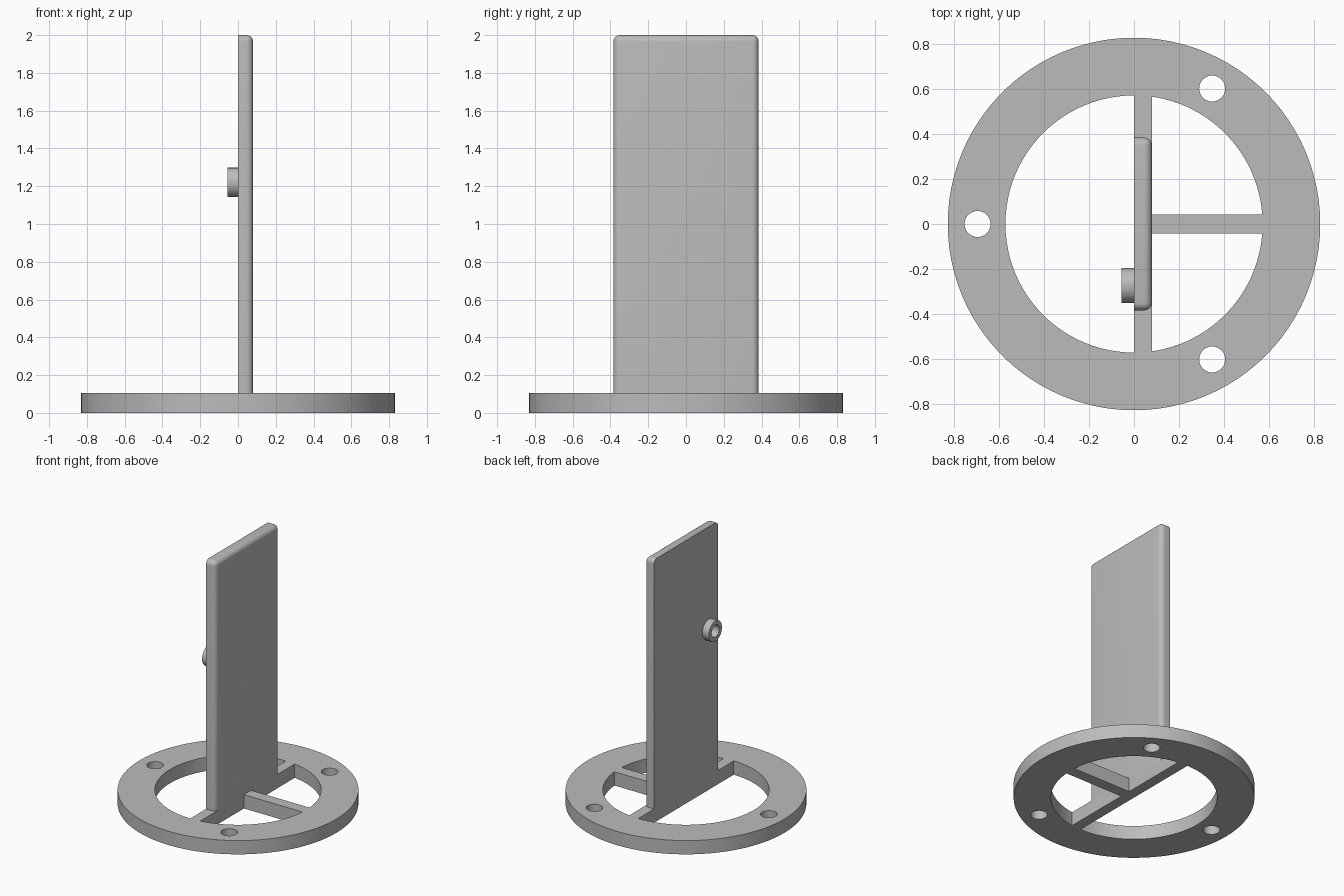
import bpy, bmesh
from math import sin, cos, pi, radians, asin, acos

cube = bpy.data.objects.get("Cube")
if cube:
    bpy.data.objects.remove(cube, do_unlink=True)

BASE_H, OUTER_R, INNER_R = 0.105, 0.83, 0.573
PLATE_T, PLATE_W, TOP = 0.08, 0.77, 2.0
SPOKE = 0.043                      # half width of the side spoke

grey = bpy.data.materials.new("plain grey")
grey.use_nodes = True
colour = (0.5, 0.5, 0.5, 1)
grey.diffuse_color = colour
grey.node_tree.nodes["Principled BSDF"].inputs["Base Color"].default_value = colour


def finish(obj):
    obj.data.materials.clear()
    obj.data.materials.append(grey)
    bpy.ops.object.select_all(action='DESELECT')
    obj.select_set(True)
    bpy.context.view_layer.objects.active = obj
    bpy.ops.object.shade_smooth_by_angle(angle=radians(35))


def add_bmesh(name, bm):
    bmesh.ops.recalc_face_normals(bm, faces=bm.faces)
    mesh = bpy.data.meshes.new(name)
    bm.to_mesh(mesh)
    bm.free()
    obj = bpy.data.objects.new(name, mesh)
    bpy.context.collection.objects.link(obj)
    finish(obj)
    return obj


def arc(r, start, end, n, cx=0, cy=0):
    return [(cx + r * cos(start + (end - start) * i / n),
             cy + r * sin(start + (end - start) * i / n)) for i in range(n + 1)]


def circle(r, n, cx=0, cy=0):
    return arc(r, 0, 2 * pi, n, cx, cy)[:-1]


# Base: outline with bolt holes and three openings that leave the cross bar and spoke
outlines = [circle(OUTER_R, 96), arc(INNER_R, pi / 2, 3 * pi / 2, 48)]
for k in range(3):
    a = pi / 3 + k * 2 * pi / 3
    outlines.append(circle(0.058, 32, 0.697 * cos(a), 0.697 * sin(a)))
quarter = arc(INNER_R, asin(SPOKE / INNER_R), acos(PLATE_T / INNER_R), 24)
quarter.append((PLATE_T, SPOKE))
outlines += [quarter, [(x, -y) for x, y in quarter]]

curve = bpy.data.curves.new("base_ring", 'CURVE')
curve.dimensions = '2D'
curve.fill_mode = 'BOTH'
curve.extrude = BASE_H / 2
for pts in outlines:
    s = curve.splines.new('POLY')
    s.points.add(len(pts) - 1)
    for p, (x, y) in zip(s.points, pts):
        p.co = (x, y, 0, 1)
    s.use_cyclic_u = True
base = bpy.data.objects.new("base_ring", curve)
base.location.z = BASE_H / 2
bpy.context.collection.objects.link(base)
bpy.ops.object.select_all(action='DESELECT')
base.select_set(True)
bpy.context.view_layer.objects.active = base
bpy.ops.object.convert(target='MESH')
base = bpy.context.view_layer.objects.active
bm = bmesh.new()
bm.from_mesh(base.data)
bmesh.ops.remove_doubles(bm, verts=bm.verts, dist=0.0001)
bmesh.ops.recalc_face_normals(bm, faces=bm.faces)
bm.to_mesh(base.data)
bm.free()
finish(base)

# Upright plate: rounded on the +x rim and top corners, flat on the back
bm = bmesh.new()
bmesh.ops.create_cube(bm, size=1)
for v in bm.verts:
    v.co.x = (v.co.x + 0.5) * PLATE_T
    v.co.y *= PLATE_W
    v.co.z = BASE_H + (v.co.z + 0.5) * (TOP - BASE_H)


def is_round(e):
    a, b = (v.co for v in e.verts)
    high = min(a.z, b.z) > 1
    outer = min(a.x, b.x) > PLATE_T / 2
    return (high and abs(a.x - b.x) > 0.01) or (outer and max(a.z, b.z) > 1)


bmesh.ops.bevel(bm, geom=[e for e in bm.edges if is_round(e)], offset=0.035,
                segments=6, profile=0.5, affect='EDGES')
add_bmesh("upright_plate", bm)

# Small hollow boss on the flat side
bm = bmesh.new()
N = 48
profile = [(0, 0.078), (-0.055, 0.078), (-0.055, 0.045), (0, 0.045)]
rings = [[bm.verts.new((x, -0.275 + r * cos(2 * pi * i / N), 1.22 + r * sin(2 * pi * i / N)))
          for i in range(N)] for x, r in profile]
for j in range(4):
    p, q = rings[j], rings[(j + 1) % 4]
    for i in range(N):
        bm.faces.new((p[i], p[(i + 1) % N], q[(i + 1) % N], q[i]))
add_bmesh("boss", bm)
